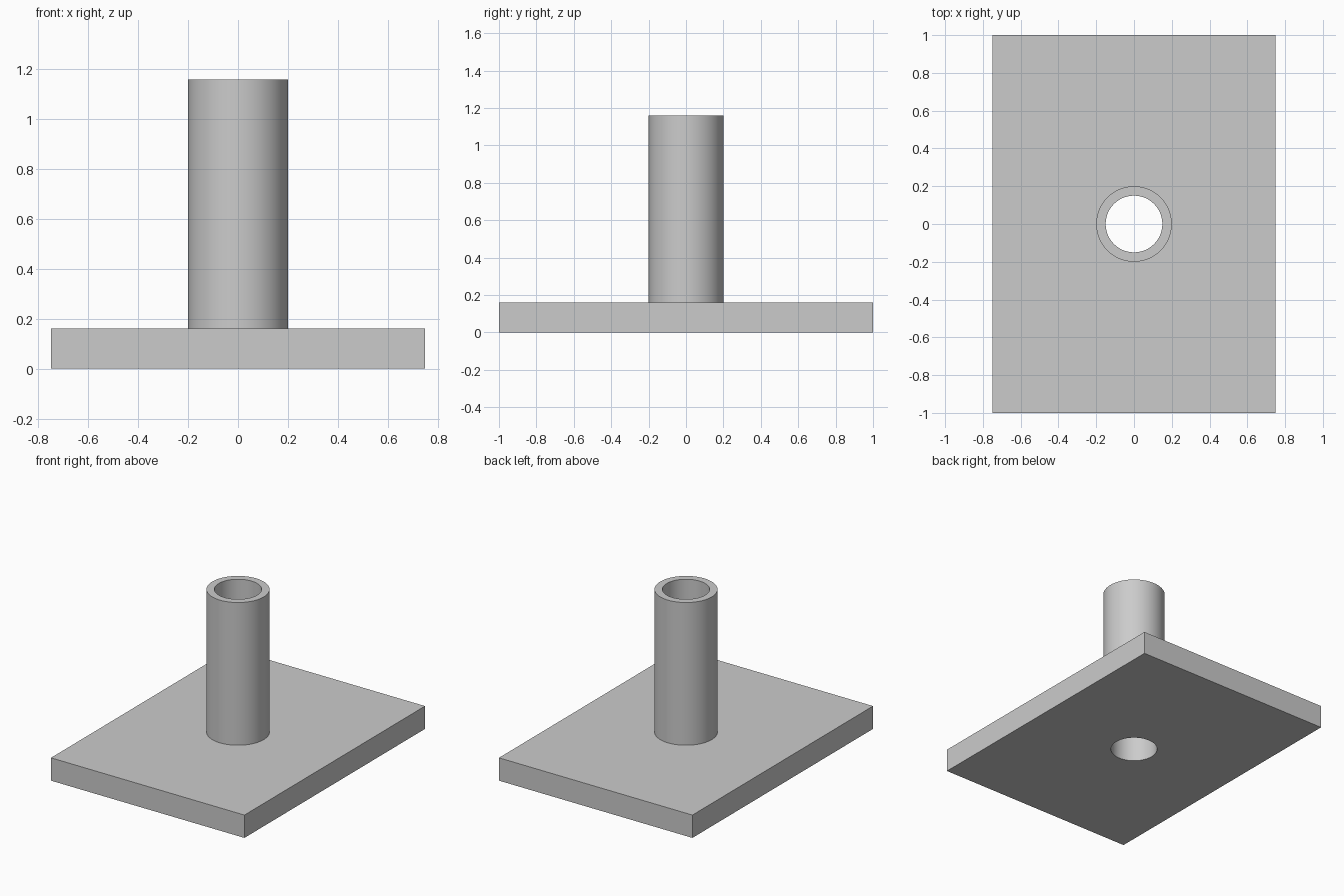
import bpy
import bmesh
import math

PLATE_X, PLATE_Y, PLATE_Z = 1.5, 2.0, 0.16
TUBE_TOP = 1.16
OUTER, BORE = 0.2, 0.15
SIDES = 96

cube = bpy.data.objects.get("Cube")
if cube:
    bpy.data.objects.remove(cube, do_unlink=True)

# Single grey finish
grey = bpy.data.materials.new("light_grey")
grey.use_nodes = True
colour = (0.6, 0.6, 0.6, 1.0)
grey.diffuse_color = colour
grey.node_tree.nodes["Principled BSDF"].inputs["Base Color"].default_value = colour


def cylinder(name, radius, bottom, top):
    bpy.ops.mesh.primitive_cylinder_add(
        vertices=SIDES, radius=radius, depth=top - bottom,
        location=(0, 0, (bottom + top) / 2))
    obj = bpy.context.object
    obj.name = name
    obj.data.materials.append(grey)
    return obj


def drill(obj, cutter):
    mod = obj.modifiers.new("bore", "BOOLEAN")
    mod.operation = "DIFFERENCE"
    mod.solver = "EXACT"
    mod.object = cutter
    bpy.ops.object.select_all(action="DESELECT")
    bpy.context.view_layer.objects.active = obj
    obj.select_set(True)
    bpy.ops.object.modifier_apply(modifier=mod.name)
    bpy.ops.object.shade_smooth_by_angle(angle=math.radians(30))


# Rectangular base plate
bpy.ops.mesh.primitive_cube_add(size=1, location=(0, 0, PLATE_Z / 2))
plate = bpy.context.object
plate.name = "base_plate"
plate.scale = (PLATE_X, PLATE_Y, PLATE_Z)
bpy.ops.object.transform_apply(location=False, rotation=False, scale=True)
plate.data.materials.append(grey)

# Upright tube standing on the plate
tube = cylinder("upright_tube", OUTER, PLATE_Z, TUBE_TOP)

# One bore through tube and plate
cutter = cylinder("bore_cutter", BORE, -0.1, TUBE_TOP + 0.1)
cutter.hide_render = True
for part in (plate, tube):
    drill(part, cutter)
bpy.data.objects.remove(cutter, do_unlink=True)

# Open the hidden joint where the tube meets the plate
bm = bmesh.new()
bm.from_mesh(tube.data)
hidden = [f for f in bm.faces if f.normal.z < -0.9]
bmesh.ops.delete(bm, geom=hidden, context="FACES_ONLY")
bm.to_mesh(tube.data)
bm.free()
